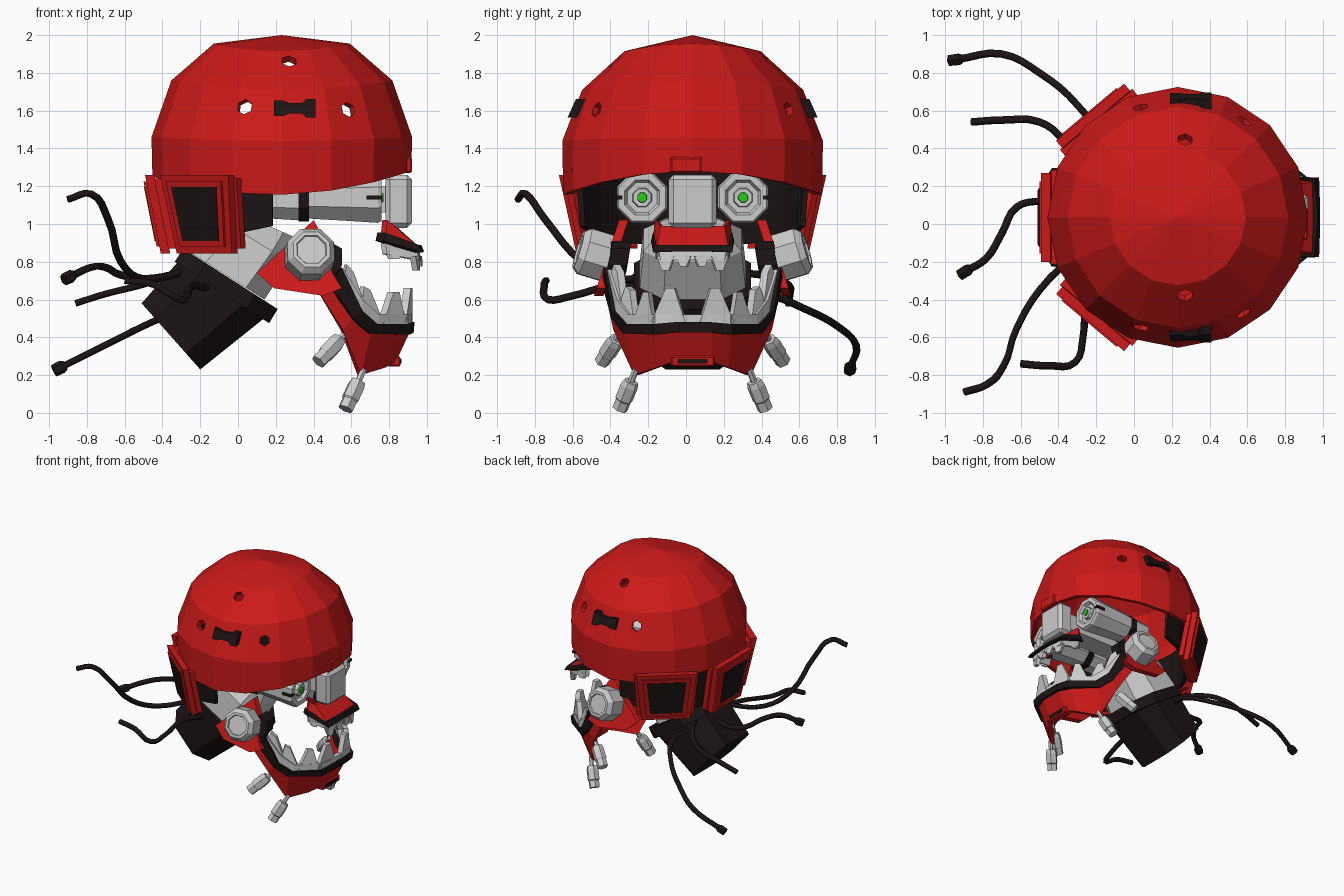
import bpy, bmesh
from math import sin, cos, pi, radians
from mathutils import Vector as V

if "Cube" in bpy.data.objects:
    bpy.data.objects.remove(bpy.data.objects["Cube"])

YC = 0.035  # the head's symmetry plane


def material(name, col):
    m = bpy.data.materials.new(name)
    m.diffuse_color = (*col, 1)
    m.use_nodes = True
    m.node_tree.nodes["Principled BSDF"].inputs["Base Color"].default_value = m.diffuse_color
    return m


RED = material("red", (0.6, 0.01, 0.01))
BLACK = material("black", (0.012, 0.007, 0.007))
GREEN = material("green", (0.02, 0.6, 0.01))


def loft(name, rings, mat=None, cap=True):
    """Skin a list of equally sized closed rings."""
    bm = bmesh.new()
    rows = [[bm.verts.new(p) for p in r] for r in rings]
    n = len(rows[0])
    for a, b in zip(rows, rows[1:]):
        for i in range(n):
            j = (i + 1) % n
            bm.faces.new((a[i], a[j], b[j], b[i]))
    if cap:
        bm.faces.new(rows[0])
        bm.faces.new(rows[-1])
    bmesh.ops.remove_doubles(bm, verts=bm.verts, dist=1e-5)
    bmesh.ops.recalc_face_normals(bm, faces=bm.faces)
    me = bpy.data.meshes.new(name)
    bm.to_mesh(me)
    bm.free()
    if mat:
        me.materials.append(mat)
    ob = bpy.data.objects.new(name, me)
    bpy.context.collection.objects.link(ob)
    return ob


def tube(name, a, b, stations, n=8, mat=None):
    """Faceted turned part from a to b; stations are (fraction, radius)."""
    a, b = V(a), V(b)
    q = (b - a).to_track_quat('Z', 'Y')
    rings = [[a + (b - a) * t + q @ V((r * cos((i + .5) * 2 * pi / n), r * sin((i + .5) * 2 * pi / n), 0))
              for i in range(n)] for t, r in stations]
    return loft(name, rings, mat)


def plate(name, pts, off, mat=None):
    return loft(name, [pts, [V(p) + V(off) for p in pts]], mat)


def box(name, lo, hi, mat=None, bevel=0):
    (x, y, z), (X, Y, Z) = lo, hi
    ob = plate(name, [(x, y, z), (X, y, z), (X, Y, z), (x, Y, z)], (0, 0, Z - z), mat)
    if bevel:
        m = ob.modifiers.new("chamfer", 'BEVEL')
        m.width, m.segments = bevel, 1
    return ob


def band(name, half, thick, mat=None):
    """U-shaped strip round the face; half lists top xyz + bottom xyz from the side to the front."""
    full = [(s, -1) for s in half] + [(s, 1) for s in reversed(half)]
    rings = []
    for (x, y, z, u, v, w), sg in full:
        t, b = V((x, sg * y + YC, z)), V((u, sg * v + YC, w))
        inn = V((0.45 - x, -sg * y, 0)).normalized() * thick
        rings.append([t, b, b + inn, t + inn])
    return loft(name, rings, mat)


# helmet shell: 16-sided dome, lower rim dips at the sides
def dome(shrink):
    rings = []
    for r, z, dip in ((0, 2.0, 0), (.36, 1.955, .04), (.585, 1.76, .05), (.69, 1.46, .02), (.685, None, 0)):
        ring = []
        for i in range(16):
            a = i * pi / 8
            h = z - dip * sin(a) ** 2 if z else 1.265 - .11 * sin(a) ** 2 + .015 * cos(a)
            k = (r - shrink) / r if r else 0
            ring.append((.232 + r * k * cos(a), YC + r * k * sin(a), h - (shrink if z else 0)))
        rings.append(ring)
    return rings


helmet = loft("helmet_shell", dome(0) + dome(.03)[::-1], RED, cap=False)

# drilled holes and side vents
for s in (-1, 1):
    for x, y, z in ((.27, .41, 1.86), (.04, .57, 1.615), (.59, .52, 1.61)):
        p = V((x, s * y + YC, z))
        d = (p - V((.25, YC, 1.4))).normalized()
        c = tube("hole_cutter", p - d * .15, p + d * .15, [(0, .042), (1, .042)], 6)
        c.hide_render = True
        c.display_type = 'WIRE'
        m = helmet.modifiers.new("hole", 'BOOLEAN')
        m.operation, m.object, m.solver = 'DIFFERENCE', c, 'EXACT'
    bow = [(.19, .04), (.24, .04), (.27, .028), (.34, .028), (.36, .048), (.41, .048)]
    bow += [(x, -z) for x, z in reversed(bow)]
    plate("side_vent", [(x, s * (.64 - z * .45) + YC, 1.613 + z) for x, z in bow], (0, -s * .05, 0), BLACK)
box("brow_badge", (.88, -.085, 1.27), (.922, .085, 1.355), RED, .01)

# dark liner behind the face
rings = []
for i in range(13):
    a = radians(95 + i * 170 / 12)
    zb = 1.0 - .12 * -cos(a)
    rings.append([(.235 + r * cos(a), YC + r * sin(a), z) for r, z in ((.62, 1.28), (.6, zb), (.57, zb), (.59, 1.28))])
loft("inner_liner", rings, BLACK)


# three rear guard panels, leaning outward at the top
def slab(name, ang, wt, wb, z0, z1, d0, d1, mat):
    n = V((cos(ang), sin(ang), 0))
    t = V((-n.y, n.x, 0))
    rows = []
    for d in (d0, d1):
        rows.append([V((.235, YC, z)) + n * (.59 + d + (z - .85) * .2) + t * w
                     for w, z in ((-wt, z1), (wt, z1), (wb, z0), (-wb, z0))])
    loft(name, rows, mat)


for deg in (130, 180, 230):
    a = radians(deg)
    slab("guard_backing", a, .25, .22, .87, 1.24, -.03, .01, RED)
    slab("guard_panel", a, .235, .19, .845, 1.26, .005, .055, RED)
    slab("guard_rim", a, .19, .155, .88, 1.225, .055, .07, RED)
    slab("guard_inset", a, .155, .125, .91, 1.195, .06, .074, BLACK)

# eyes
for s in (-1, 1):
    y = s * .267 + YC
    tube("eye_rear", (.18, y, 1.13), (.33, y, 1.13), [(0, .11), (1, .12)])
    tube("eye_collar", (.32, y, 1.13), (.375, y, 1.13), [(0, .125), (1, .125)], mat=BLACK)
    tube("eye_barrel", (.37, y, 1.14), (.76, y, 1.14),
         [(0, .12), (.6, .135), (.95, .145), (1, .135), (1, .1), (.93, .085)])
    tube("eye_iris", (.71, y, 1.14), (.76, y, 1.14), [(0, .06), (1, .05)])
    tube("eye_light", (.75, y, 1.14), (.77, y, 1.14), [(0, .03), (1, .026)], mat=GREEN)
    box("eye_slot", (.68, y + s * .125 - .02, 1.13), (.765, y + s * .125 + .02, 1.15), BLACK)
box("nose_block", (.78, YC - .127, .98), (.92, YC + .127, 1.26), None, .025)
box("nose_bridge", (.2, YC - .09, 1.06), (.8, YC + .09, 1.2))

# upper lip and teeth
band("upper_lip", [(.79, .2, 1.02, .78, .21, .92), (.83, .17, .99, .965, .19, .87), (.84, .04, .985, .97, .05, .87)], .03, RED)
band("upper_lip_trim", [(.78, .21, .955, .77, .22, .91), (.955, .21, .89, .98, .21, .85), (.97, .05, .89, .985, .05, .855)], .05, BLACK)
band("upper_gum", [(.78, .2, .91, .79, .2, .84), (.95, .18, .86, .955, .17, .81), (.96, .04, .86, .97, .04, .81)], .03)
for s in (-1, 1):
    for x0, y0, x1, y1, zt, za in ((.80, .2, .87, .19, .815, .86), (.94, .19, .965, .1, .755, .83), (.965, .09, .975, .01, .775, .83)):
        p, q = V((x0, s * y0 + YC, za)), V((x1, s * y1 + YC, za))
        e = V((.005, 0, zt - za))
        plate("upper_tooth", [p, q, p.lerp(q, .7) + e, p.lerp(q, .3) + e], (-.03, -s * .01, 0))

# lower jaw, lip and gum
band("chin", [(.50, .45, .76, .44, .46, .62), (.63, .41, .53, .555, .42, .44), (.71, .36, .45, .65, .31, .2),
              (.88, .2, .43, .78, .19, .24), (.915, .1, .44, .835, .1, .27)], .03, RED)
band("lower_lip", [(.55, .47, .77, .49, .48, .68), (.66, .43, .54, .61, .43, .50), (.74, .36, .47, .70, .37, .42),
                   (.92, .21, .47, .91, .21, .415), (.935, .1, .48, .93, .1, .425)], .06, BLACK)
band("lower_gum", [(.56, .45, .76, .55, .45, .68), (.66, .40, .60, .65, .41, .51), (.75, .34, .52, .74, .34, .45),
                   (.9, .2, .52, .9, .2, .45), (.92, .1, .52, .92, .1, .45)], .035)
lower = [((.55, .45, .67), (.69, .37, .52), (.595, .41, .765)),
         ((.65, .40, .54), (.775, .31, .47), (.685, .345, .66)),
         ((.77, .32, .47), (.89, .21, .47), (.84, .25, .64)),
         ((.89, .22, .48), (.925, .04, .48), (.92, .12, .66))]
for s in (-1, 1):
    for a, b, c in lower:
        a, b, c = (V((p[0], s * p[1] + YC, p[2])) for p in (a, b, c))
        e = (b - a) * .13
        plate("lower_tooth", [a, b, c + e, c - e], V((.45 - c.x, YC - c.y, 0)).normalized() * .04)
box("chin_badge", (.79, YC - .115, .245), (.86, YC + .115, .30), RED, .008)
box("chin_badge_slot", (.845, YC - .08, .262), (.865, YC + .08, .285), BLACK)

# jaw hinges, cheek plates and hanging rods
for s in (-1, 1):
    def P(x, y, z):
        return V((x, s * y + YC, z))
    outline = [(.40, 1.02), (.10, .74), (.19, .66), (.45, .62), (.55, .66), (.5, .74), (.47, .9)]
    plate("cheek_plate", [P(x, .39 + (1.02 - z) * .33, z) for x, z in outline], (0, -s * .05, 0), RED)
    tube("jaw_hinge", P(.365, .39, .80), P(.39, .605, .865), [(0, .11), (.3, .135), (.85, .135), (1, .105), (1, .085), (.95, .08)])
    plate("hinge_pad", [P(.48, .33, .91), P(.55, .33, .87), P(.55, .35, .78), P(.48, .37, .69), P(.44, .35, .75)], (0, s * .1, 0), BLACK)
    rod = [(0, .018), (.3, .018), (.3, .04), (.42, .048), (.75, .048), (.78, .042), (1, .042)]
    tube("rear_rod", P(.585, .37, .44), P(.425, .48, .27), rod, 6, None)
    tube("front_rod", P(.665, .30, .23), P(.57, .385, .02), rod, 6, None)


# neck: chamfered box sections given by two profile ends and a half width
def section(a, b, hy):
    a, b = V((a[0], YC, a[1])), V((b[0], YC, b[1]))
    return [a.lerp(b, t) + V((0, y * hy, 0)) for t, y in
            ((0, -.55), (0, .55), (.24, 1), (.76, 1), (1, .55), (1, -.55), (.76, -1), (.24, -1))]


loft("neck_base", [section((-.51, .58), (-.2, .23), .26), section((-.3, .82), (.15, .51), .28)], BLACK)
loft("neck_collar", [section((-.335, .8), (.165, .475), .31), section((-.29, .87), (.21, .55), .31)], BLACK)
loft("neck_core", [section((-.27, .86), (.14, .6), .28), section((-.1, 1.03), (.27, .8), .26), section((.05, 1.04), (.3, .93), .17)])

# loose cables
cables = [
    [(-.9, -.89, 1.13), (-.78, -.85, 1.16), (-.69, -.75, 1.03), (-.62, -.55, .8), (-.5, -.35, .71), (-.27, -.12, .75)],
    [(-.94, .87, .24), (-.7, .9, .36), (-.5, .8, .46), (-.3, .63, .55), (-.17, .42, .63), (-.2, .22, .65)],
    [(-.86, .54, .58), (-.7, .55, .63), (-.5, .54, .68), (-.38, .45, .72), (-.22, .18, .75)],
    [(-.89, -.25, .72), (-.78, -.18, .77), (-.7, -.05, .77), (-.62, .09, .73), (-.5, .12, .71), (-.3, .1, .74)],
    [(-.6, -.74, .70), (-.45, -.75, .68), (-.31, -.73, .6), (-.27, -.6, .62), (-.25, -.4, .67), (-.15, -.2, .66)],
]
for k, pts in enumerate(cables):
    cu = bpy.data.curves.new("cable", 'CURVE')
    cu.dimensions, cu.bevel_depth, cu.bevel_resolution, cu.resolution_u = '3D', .02, 1, 4
    cu.use_fill_caps = True
    sp = cu.splines.new('BEZIER')
    sp.bezier_points.add(len(pts) - 1)
    for bp, p in zip(sp.bezier_points, pts):
        bp.co = p
        bp.handle_left_type = bp.handle_right_type = 'AUTO'
    cu.materials.append(BLACK)
    bpy.context.collection.objects.link(bpy.data.objects.new("cable", cu))
    if k in (1, 3):
        a, b = V(pts[0]), V(pts[1])
        d = (b - a).normalized()
        tube("cable_plug", a + d * .03, a - d * .04, [(0, .025), (.3, .035), (1, .033)], 6, BLACK)
